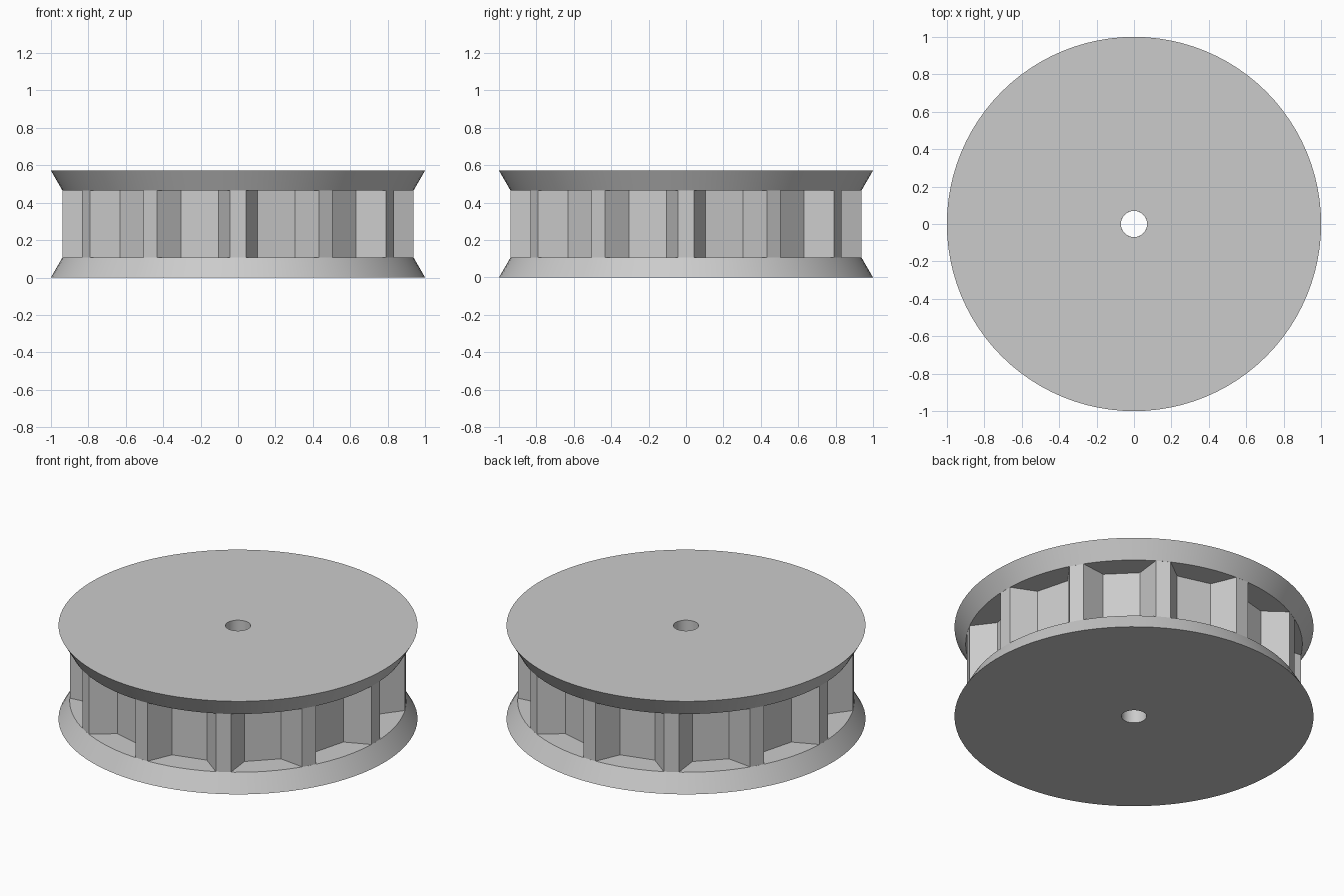
import bpy, bmesh
from math import sin, cos, pi
from mathutils import Matrix, Vector

cube = bpy.data.objects.get("Cube")
if cube:
    bpy.data.objects.remove(cube)

HEIGHT, FLANGE = 0.572, 0.107
RIM, TIP, BORE = 1.0, 0.938, 0.07
TEETH, SEGMENTS = 12, 96

metal = bpy.data.materials.new("light grey metal")
metal.use_nodes = True
GREY = (0.6, 0.6, 0.6, 1)
metal.diffuse_color = GREY
metal.node_tree.nodes["Principled BSDF"].inputs["Base Color"].default_value = GREY


def circle(radius, z, count):
    return [Vector((radius * sin(2 * pi * i / count), radius * cos(2 * pi * i / count), z))
            for i in range(count)]


def ring_solid(name, loops):
    """Skin a closed series of equal-length loops into a ring-shaped solid."""
    bm = bmesh.new()
    rings = [[bm.verts.new(p) for p in loop] for loop in loops]
    for a, b in zip(rings, rings[1:] + rings[:1]):
        for i in range(len(a)):
            j = (i + 1) % len(a)
            bm.faces.new((a[i], a[j], b[j], b[i]))
    bmesh.ops.recalc_face_normals(bm, faces=bm.faces)
    mesh = bpy.data.meshes.new(name)
    bm.to_mesh(mesh)
    bm.free()
    mesh.materials.append(metal)
    obj = bpy.data.objects.new(name, mesh)
    bpy.context.collection.objects.link(obj)
    bpy.ops.object.select_all(action='DESELECT')
    obj.select_set(True)
    bpy.context.view_layer.objects.active = obj
    bpy.ops.object.shade_smooth_by_angle(angle=pi / 9)
    return obj


# Bevelled flanges, widest at the outer faces
for name, outer, inner in (("lower_flange", 0, FLANGE),
                           ("upper_flange", HEIGHT, HEIGHT - FLANGE)):
    ring_solid(name, [circle(BORE, outer, SEGMENTS), circle(RIM, outer, SEGMENTS),
                      circle(TIP, inner, SEGMENTS), circle(BORE, inner, SEGMENTS)])

# Toothed core: tapered teeth with flat gaps between them
tooth = [Vector(p) for p in ((-0.105, 0.79, 0), (-0.042, 0.937, 0),
                             (0.042, 0.937, 0), (0.105, 0.79, 0))]
outline = [Matrix.Rotation(-2 * pi * k / TEETH, 3, 'Z') @ p
           for k in range(TEETH) for p in tooth]
low, high = Vector((0, 0, FLANGE)), Vector((0, 0, HEIGHT - FLANGE))
count = len(outline)
ring_solid("toothed_core", [circle(BORE, FLANGE, count),
                            [p + low for p in outline],
                            [p + high for p in outline],
                            circle(BORE, HEIGHT - FLANGE, count)])
